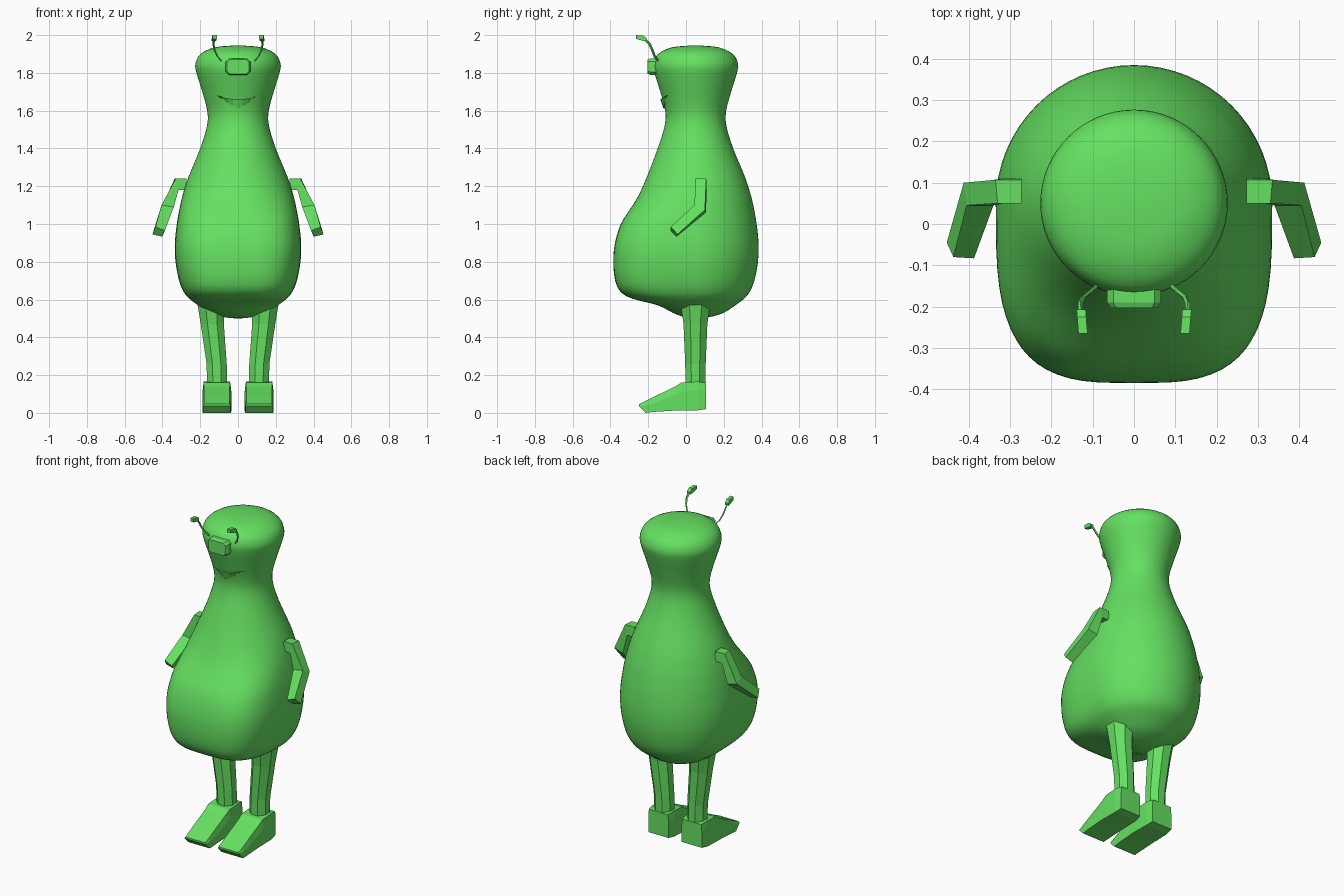
import bpy, bmesh, math
from mathutils import Vector

if "Cube" in bpy.data.objects:
    bpy.data.objects.remove(bpy.data.objects["Cube"])

green = bpy.data.materials.new("leaf green")
green.diffuse_color = (0.13, 0.75, 0.12, 1)
green.use_nodes = True
green.node_tree.nodes["Principled BSDF"].inputs["Base Color"].default_value = green.diffuse_color


def make(name, rings, smooth=None):
    """Skin a list of equal-length closed rings and cap both ends."""
    bm = bmesh.new()
    rows = [[bm.verts.new(p) for p in r] for r in rings]
    n = len(rows[0])
    for a, b in zip(rows, rows[1:]):
        for i in range(n):
            j = (i + 1) % n
            bm.faces.new((a[i], a[j], b[j], b[i]))
    bm.faces.new(rows[0])
    bm.faces.new(rows[-1])
    bmesh.ops.recalc_face_normals(bm, faces=bm.faces)
    me = bpy.data.meshes.new(name)
    bm.to_mesh(me)
    bm.free()
    me.materials.append(green)
    ob = bpy.data.objects.new(name, me)
    bpy.context.collection.objects.link(ob)
    if smooth:
        bpy.ops.object.select_all(action='DESELECT')
        ob.select_set(True)
        bpy.context.view_layer.objects.active = ob
        bpy.ops.object.shade_smooth_by_angle(angle=math.radians(smooth))
    return ob


def spline(keys, steps):
    """Catmull-Rom through tuples of numbers."""
    k = [Vector(t) for t in keys]
    out = []
    for i in range(len(k) - 1):
        p0, p1, p2, p3 = k[max(i - 1, 0)], k[i], k[i + 1], k[min(i + 2, len(k) - 1)]
        for s in range(steps):
            t = s / steps
            out.append(0.5 * (2 * p1 + (p2 - p0) * t + (2 * p0 - 5 * p1 + 4 * p2 - p3) * t * t
                              + (3 * p1 - p0 - 3 * p2 + p3) * t ** 3))
    return out + [k[-1]]


# Body: height, radius, front depth from the axis, front squareness
CY = 0.05
body = [(1.945, .02, .02, 2), (1.935, .125, .125, 2), (1.9, .198, .198, 2), (1.85, .225, .222, 2),
        (1.8, .22, .217, 2), (1.7, .189, .186, 2), (1.6, .163, .16, 2), (1.52, .164, .163, 2),
        (1.4, .2, .2, 2), (1.25, .262, .257, 2), (1.15, .294, .302, 2.3), (1.08, .31, .345, 2.7),
        (1.0, .324, .395, 3.1), (.9, .334, .426, 3.3), (.8, .331, .435, 3.3), (.7, .312, .425, 3.3),
        (.64, .287, .395, 3.3), (.605, .258, .335, 3.1), (.57, .212, .2, 2.5), (.53, .15, .12, 2),
        (.507, .075, .06, 2), (.5, .01, .01, 2)]


def body_point(z, w, f, n, a):
    c, s = math.cos(a), math.sin(a)
    if s >= 0:
        return (w * c, CY + w * s, z)
    return (math.copysign(w * abs(c) ** (2 / n), c), CY - f * abs(s) ** (2 / n), z)


N = 64
make("body", [[body_point(*r, 2 * math.pi * i / N) for i in range(N)] for r in spline(body, 3)], 50)

# Nose: chamfered block
nose = []
for y, k in ((-.13, 1), (-.19, 1), (-.203, .88)):
    pts = [(.065, .028), (.05, .043), (-.05, .043), (-.065, .028),
           (-.065, -.028), (-.05, -.043), (.05, -.043), (.065, -.028)]
    nose.append([(x * k, y, 1.833 + z * k) for x, z in pts])
make("nose", nose)

# Lower lip: pointed band wrapped on the front of the head
lip = []
for i in range(-4, 5):
    t = i / 4
    x = .108 * t
    top, low = 1.66 + .02 * t * t, 1.612 + .066 * abs(t) ** 1.2
    ring = []
    for z, r in ((top, .15), (top, .186), (low, .17), (low, .14)):
        ring.append((x, CY - math.sqrt(r * r - x * x), z))
    lip.append(ring)
make("lower_lip", lip)

for s, side in ((1, "left"), (-1, "right")):
    # Stalk with a small blocky tip
    path = [Vector(p) for p in ((.085, -.145, 1.86), (.108, -.165, 1.885), (.124, -.178, 1.92),
                                (.13, -.193, 1.953), (.128, -.215, 1.975))]
    stalk = []
    for p in path:
        stalk.append([(s * (p.x + dx), p.y + dy, p.z + dz) for dx, dy, dz in
                      ((.006, 0, .003), (0, -.006, -.003), (-.006, 0, -.003), (0, .006, .003))])
    make(side + "_stalk", stalk)
    tip = []
    for y, z, h in ((-.207, 1.975, .007), (-.225, 1.983, .014), (-.265, 1.99, .01)):
        x = .128 + (y + .207) * .08
        tip.append([(s * (x + a * .011), y, z + b * h) for a, b in ((1, 1), (-1, 1), (-1, -1), (1, -1))])
    make(side + "_stalk_tip", tip)

    # Arm: bent square tube, each section as top/outer pair and lower/inner pair
    arm = [[(.272, .05, 1.24), (.272, .107, 1.24), (.272, .11, 1.18), (.272, .05, 1.18)],
           [(.33, .05, 1.24), (.335, .107, 1.24), (.318, .11, 1.18), (.315, .05, 1.18)],
           [(.405, .045, 1.1), (.412, .1, 1.075), (.352, .105, 1.06), (.34, .045, 1.09)],
           [(.437, -.08, .985), (.453, -.045, .945), (.4, -.05, .933), (.387, -.083, .965)]]
    make(side + "_arm", [[(s * x, y, z) for x, y, z in r] for r in arm])

    # Leg: faceted column flared into the hip
    leg = []
    for z, cx, rx, ry in ((.64, .145, .085, .1), (.56, .142, .072, .078), (.47, .136, .063, .065),
                          (.26, .113, .055, .056), (.13, .11, .055, .054)):
        leg.append([(s * (cx + rx * math.cos(a) * 1.05), .05 + ry * math.sin(a) * 1.05, z)
                    for a in (math.pi / 8 + k * math.pi / 4 for k in range(8))])
    make(side + "_leg", leg)

    # Foot: sections from heel to toe (y, half width, bottom, shoulder, top, half width of top)
    foot = []
    for y, w, z0, z1, z2, wt in ((.105, .068, .02, .12, .16, .064), (.06, .075, .013, .12, .166, .07),
                                 (-.025, .077, .012, .11, .16, .07), (-.06, .077, .012, .095, .138, .068),
                                 (-.16, .076, .006, .055, .09, .068), (-.215, .074, 0, .04, .062, .068),
                                 (-.25, .072, .036, .04, .046, .066)):
        foot.append([(s * (.112 + x), y, z) for x, z in
                     ((w, z0), (w, z1), (wt, z2), (-wt, z2), (-w, z1), (-w, z0))])
    make(side + "_foot", foot)
